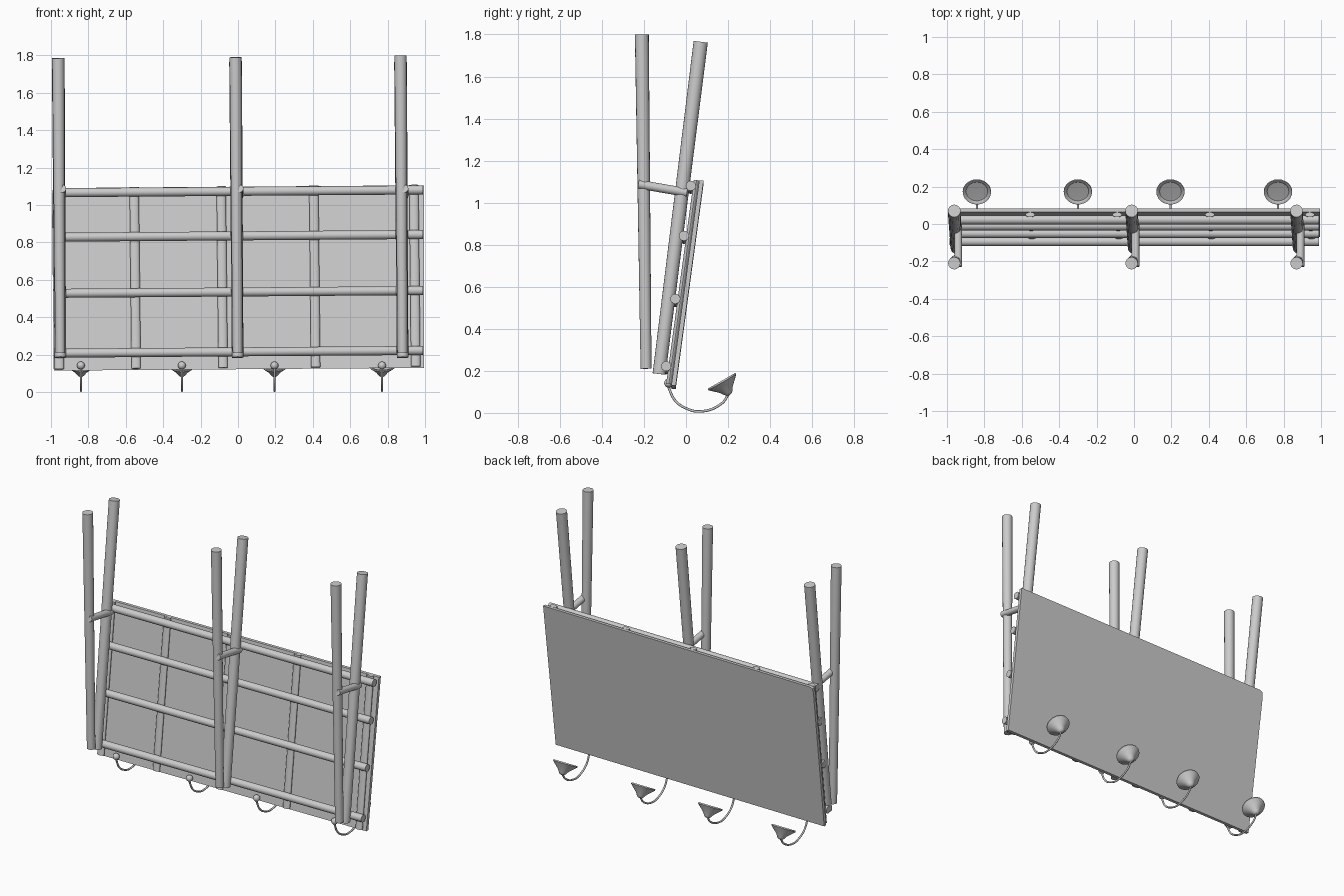
import bpy
import bmesh
from mathutils import Vector, Matrix

cube = bpy.data.objects.get("Cube")
if cube:
    bpy.data.objects.remove(cube, do_unlink=True)

grey = bpy.data.materials.new("plain_grey")
grey.use_nodes = True
COLOUR = (0.6, 0.6, 0.6, 1)
grey.diffuse_color = COLOUR
grey.node_tree.nodes["Principled BSDF"].inputs["Base Color"].default_value = COLOUR


def finish(name, bm, smooth=True):
    bmesh.ops.recalc_face_normals(bm, faces=bm.faces)
    mesh = bpy.data.meshes.new(name)
    bm.to_mesh(mesh)
    bm.free()
    mesh.materials.append(grey)
    obj = bpy.data.objects.new(name, mesh)
    bpy.context.collection.objects.link(obj)
    if smooth:
        bpy.ops.object.select_all(action='DESELECT')
        obj.select_set(True)
        bpy.context.view_layer.objects.active = obj
        bpy.ops.object.shade_smooth_by_angle(angle=0.7)
    return obj


def tube(name, start, end, r1, r2=None, depth=1.0):
    """Round bar between two points; depth squashes it along y."""
    start, end = Vector(start), Vector(end)
    axis = end - start
    bm = bmesh.new()
    bmesh.ops.create_cone(bm, cap_ends=True, segments=16, radius1=r1,
                          radius2=r2 or r1, depth=axis.length)
    squash = Matrix.Diagonal((1, depth, 1, 1))
    turn = Vector((0, 0, 1)).rotation_difference(axis).to_matrix().to_4x4()
    bm.transform(Matrix.Translation((start + end) / 2) @ turn @ squash)
    return finish(name, bm)


def on_panel(x, z, off=0.0):
    """Point on the leaning board plane, pushed back by off."""
    return Vector((x, -0.073 + 0.136 * (z - 0.12) + off, z + 0.0075 * x))


# Leaning board with one softened upper corner
outline = [(-0.985, 0.122), (0.995, 0.122), (0.995, 1.098),
           (-0.97, 1.098), (-0.99, 1.09), (-0.995, 1.06)]
bm = bmesh.new()
face = bm.faces.new([bm.verts.new(on_panel(x, z, 0.003)) for x, z in outline])
back = bmesh.ops.extrude_face_region(bm, geom=[face])["geom"]
bmesh.ops.translate(bm, vec=(0, 0.021, 0),
                    verts=[v for v in back if isinstance(v, bmesh.types.BMVert)])
finish("board", bm, smooth=False)

# Upright battens behind the board
for i, x in enumerate((-0.96, -0.55, -0.085, 0.41, 0.945)):
    tube(f"batten_{i + 1}", on_panel(x + 0.005, 0.13, -0.01),
         on_panel(x - 0.005, 1.1, -0.01), 0.025, depth=0.52)

# Long horizontal rails
for i, z in enumerate((0.215, 0.535, 0.835, 1.073)):
    tube(f"rail_{i + 1}", on_panel(-0.985, z, -0.034),
         on_panel(0.99, z, -0.034), 0.024)

# Three pairs of poles, each tied by a short brace
for side, x, top in (("left_end", -0.955, 1.785), ("middle", -0.007, 1.79),
                     ("right_end", 0.875, 1.80)):
    tube(side + "_straight_pole", (x + 0.005, -0.19, 0.21),
         (x - 0.006, -0.21, top), 0.026, 0.033)
    tube(side + "_leaning_pole", (x + 0.005, -0.128, 0.185),
         (x - 0.006, 0.07, 1.765), 0.031, 0.034)
    tube(side + "_brace", (x + 0.015, -0.227, 1.088),
         (x + 0.015, 0.005, 1.048), 0.021)

# Lamps on curved arms
ARM = [(-0.087, 0.13), (-0.05, 0.057), (0.0, 0.022),
       (0.067, 0.007), (0.17, 0.045), (0.203, 0.09)]
SHADE = [(0.0, 0.0), (0.014, 0.003), (0.022, 0.012), (0.034, 0.03),
         (0.068, 0.062), (0.076, 0.07), (0.075, 0.078), (0.066, 0.077),
         (0.058, 0.069), (0.0, 0.067)]
apex = Vector((0, 0.208, 0.085))
aim = Vector((0, -0.5, 0.87))
for i, x in enumerate((-0.84, -0.30, 0.195, 0.77)):
    curve = bpy.data.curves.new(f"lamp_arm_{i + 1}", 'CURVE')
    curve.dimensions = '3D'
    curve.bevel_depth = 0.006
    curve.bevel_resolution = 2
    curve.use_fill_caps = True
    spline = curve.splines.new('BEZIER')
    spline.bezier_points.add(len(ARM) - 1)
    for point, (y, z) in zip(spline.bezier_points, ARM):
        point.co = (x, y, z)
        point.handle_left_type = point.handle_right_type = 'AUTO'
    curve.materials.append(grey)
    arm = bpy.data.objects.new(f"lamp_arm_{i + 1}", curve)
    bpy.context.collection.objects.link(arm)

    # Bell-shaped shade, spun from its profile
    bm = bmesh.new()
    verts = [bm.verts.new((r, 0, h)) for r, h in SHADE]
    edges = [bm.edges.new(pair) for pair in zip(verts, verts[1:])]
    bmesh.ops.spin(bm, geom=verts + edges, cent=(0, 0, 0), axis=(0, 0, 1),
                   angle=6.283185, steps=24)
    bmesh.ops.remove_doubles(bm, verts=bm.verts, dist=0.0005)
    turn = Vector((0, 0, 1)).rotation_difference(aim).to_matrix().to_4x4()
    bm.transform(Matrix.Translation(apex + Vector((x, 0, 0))) @ turn)
    finish(f"lamp_shade_{i + 1}", bm)

    # Small ball where the arm meets the board
    bm = bmesh.new()
    bmesh.ops.create_uvsphere(bm, u_segments=16, v_segments=10, radius=0.021)
    bm.transform(Matrix.Translation((x, -0.083, 0.142)))
    finish(f"arm_mount_{i + 1}", bm)
